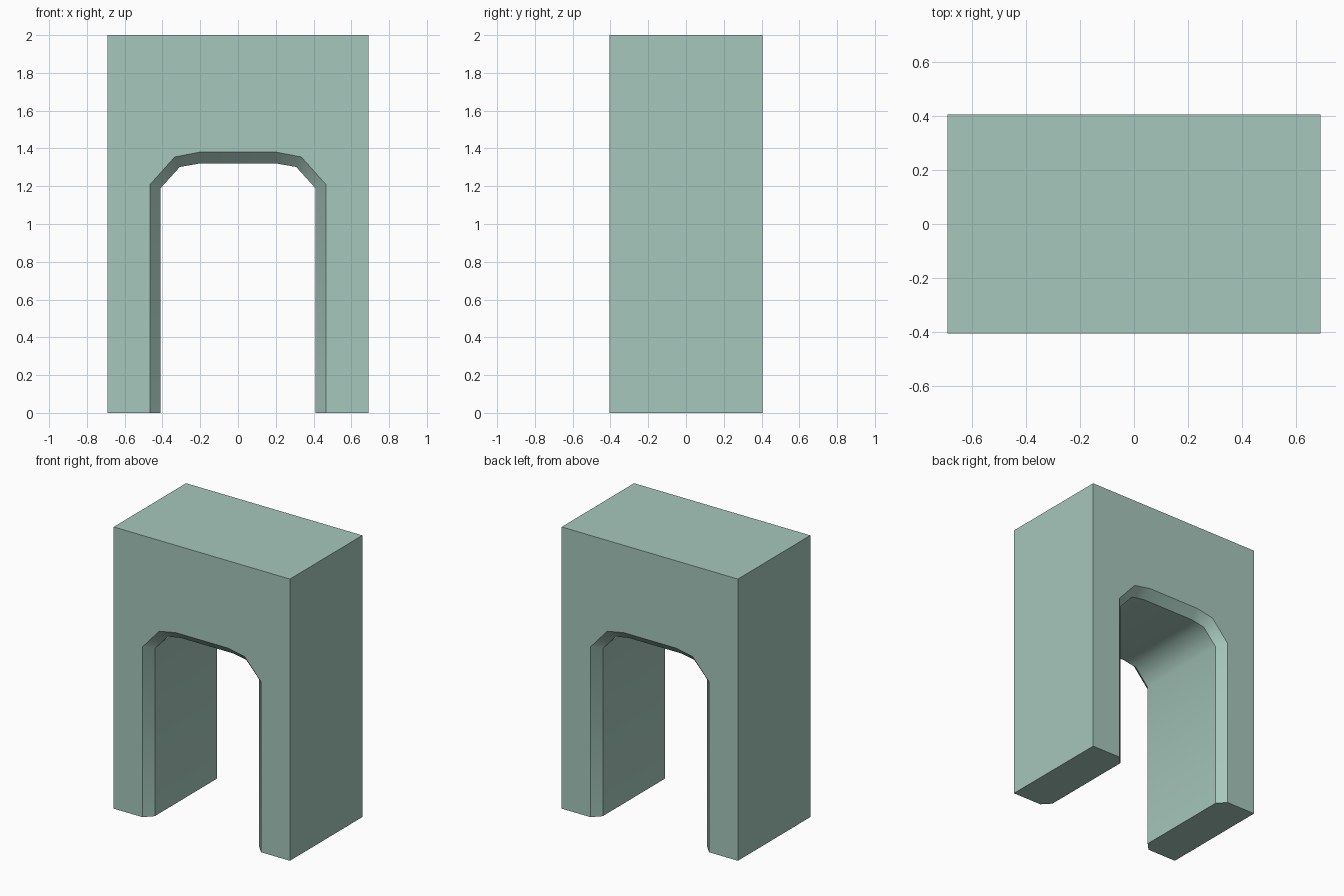
import bpy, bmesh

if "Cube" in bpy.data.objects:
    bpy.data.objects.remove(bpy.data.objects["Cube"])

W, D, H = 0.692, 0.406, 2.0     # half width, half depth, height
BEVEL = 0.058                   # depth of the chamfer around the opening

# Left half of the opening, at the wall face and inside the passage
RIM = [(-0.465, 0), (-0.465, 1.21), (-0.335, 1.355), (-0.205, 1.38)]
PASSAGE = [(-0.41, 0), (-0.41, 1.19), (-0.308, 1.302), (-0.205, 1.32)]


def mirrored(half):
    return half + [(-x, z) for x, z in reversed(half)]


bm = bmesh.new()


def ring(half, y):
    return [bm.verts.new((x, y, z)) for x, z in mirrored(half)]


# Opening: chamfer, passage, chamfer
rings = [ring(RIM, -D), ring(PASSAGE, -D + BEVEL),
         ring(PASSAGE, D - BEVEL), ring(RIM, D)]
for a, b in zip(rings, rings[1:]):
    for i in range(len(a) - 1):
        bm.faces.new((a[i], a[i + 1], b[i + 1], b[i])).smooth = True

# Outer block: front and back walls around the opening
front, back = [ring([(-W, 0), (-W, H)], y) for y in (-D, D)]
for outer, inner in ((front, rings[0]), (back, rings[3])):
    bm.faces.new(outer + inner[::-1])

# Sides and top
for i in range(3):
    bm.faces.new((front[i], front[i + 1], back[i + 1], back[i]))

# Undersides of the two legs
for k in (0, -1):
    bm.faces.new([front[k]] + [r[k] for r in rings] + [back[k]])

bmesh.ops.recalc_face_normals(bm, faces=bm.faces[:])

# Keep the chamfer's long edges crisp; the arch curve itself is smooth
for r in rings:
    for a, b in zip(r, r[1:]):
        bm.edges.get((a, b)).smooth = False

mesh = bpy.data.meshes.new("archway")
bm.to_mesh(mesh)
bm.free()

# Grey-green stone
stone = bpy.data.materials.new("grey_green_stone")
stone.diffuse_color = (0.38, 0.57, 0.50, 1)
stone.use_nodes = True
stone.node_tree.nodes["Principled BSDF"].inputs["Base Color"].default_value = stone.diffuse_color
mesh.materials.append(stone)
bpy.context.collection.objects.link(bpy.data.objects.new("archway", mesh))
